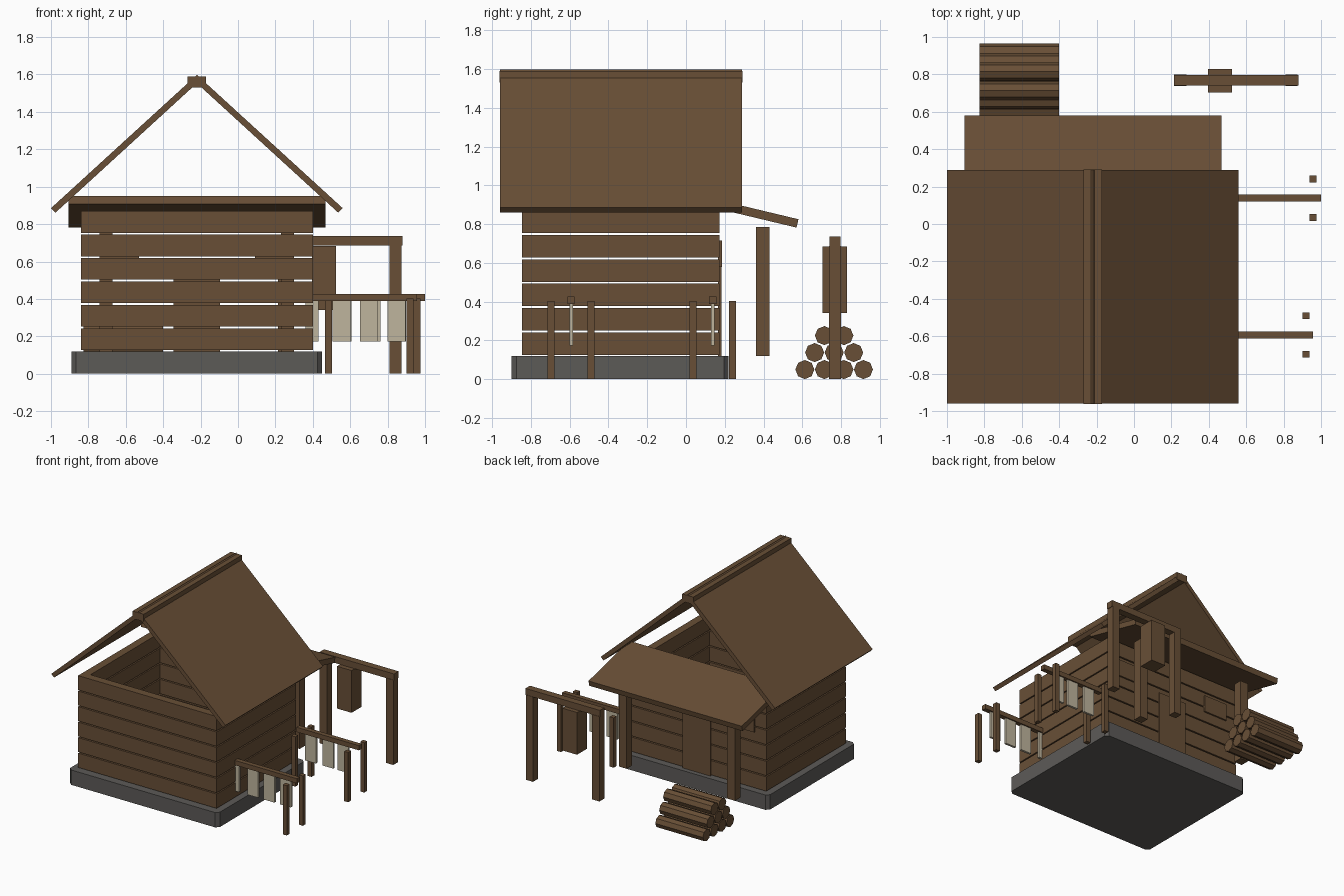
import bpy, bmesh, math
from mathutils import Vector

if "Cube" in bpy.data.objects:
    bpy.data.objects.remove(bpy.data.objects["Cube"])


def mat(name, rgb):
    m = bpy.data.materials.new(name)
    m.diffuse_color = (*rgb, 1)
    m.use_nodes = True
    m.node_tree.nodes["Principled BSDF"].inputs["Base Color"].default_value = m.diffuse_color
    return m


WOOD = mat("brown_wood", (0.140, 0.078, 0.037))
STONE = mat("grey_stone", (0.108, 0.103, 0.097))
HIDE = mat("pale_hide", (0.52, 0.46, 0.34))


def finish(name, bm, material):
    bmesh.ops.recalc_face_normals(bm, faces=bm.faces[:])
    me = bpy.data.meshes.new(name)
    bm.to_mesh(me)
    bm.free()
    me.materials.append(material)
    ob = bpy.data.objects.new(name, me)
    bpy.context.collection.objects.link(ob)
    return ob


def prism(name, profile, axis, a, b, material=WOOD):
    """Extrude a 2D profile along 'x', 'y' or 'z' from a to b."""
    def at(p, t):
        return {"x": (t, p[0], p[1]), "y": (p[0], t, p[1]), "z": (p[0], p[1], t)}[axis]
    bm = bmesh.new()
    face = bm.faces.new([bm.verts.new(at(p, a)) for p in profile])
    new = bmesh.ops.extrude_face_region(bm, geom=[face])["geom"]
    shift = Vector(at((0, 0), b - a))
    bmesh.ops.translate(bm, vec=shift, verts=[v for v in new if isinstance(v, bmesh.types.BMVert)])
    return finish(name, bm, material)


def box(name, x, y, z, material=WOOD):
    return prism(name, [(x[0], y[0]), (x[1], y[0]), (x[1], y[1]), (x[0], y[1])], "z", z[0], z[1], material)


# Stone base with chamfered corners
X0, X1, Y0, Y1, C = -0.89, 0.45, -0.90, 0.22, 0.025
prism("stone_base", [(X0 + C, Y0), (X1 - C, Y0), (X1, Y0 + C), (X1, Y1 - C),
                     (X1 - C, Y1), (X0 + C, Y1), (X0, Y1 - C), (X0, Y0 + C)], "z", 0, 0.12, STONE)

# Plank walls with narrow gaps
T = 0.065
for i in range(6):
    z = (0.126 + 0.1255 * i, 0.242 + 0.1255 * i)
    box("front_plank", (-0.84, 0.40), (-0.845, -0.845 + T), z)
    box("back_plank", (-0.84, 0.40), (0.173 - T, 0.173), z)
    box("left_plank", (-0.84, -0.84 + T), (-0.845 + T, 0.173 - T), z)
    box("right_plank", (0.40 - T, 0.40), (-0.845 + T, 0.173 - T), z)

# Door and two windows on the back wall
box("door", (-0.345, -0.095), (0.165, 0.182), (0.12, 0.58))
for cx in (-0.635, 0.195):
    box("window", (cx - 0.105, cx + 0.105), (0.165, 0.186), (0.58, 0.715))

# Main roof: two slabs and a ridge beam
RX = -0.22
for s, n in ((-1, "left_roof"), (1, "right_roof")):
    prism(n, [(RX, 1.598), (RX + s * 0.78, 0.885), (RX + s * 0.756, 0.861), (RX, 1.553)],
          "y", -0.96, 0.29)
box("ridge_beam", (RX - 0.05, RX + 0.05), (-0.963, 0.292), (1.53, 1.59))

# Porch roof and its posts
prism("porch_roof", [(0.058, 0.95), (0.58, 0.825), (0.57, 0.782), (0.048, 0.907)], "x", -0.905, 0.467)
for cx in (-0.705, 0.265):
    box("porch_post", (cx - 0.035, cx + 0.035), (0.36, 0.43), (0.12, 0.785))

# Stacked logs, rows of four, three and two
for row, count in enumerate((4, 3, 2)):
    for k in range(count):
        cy, cz = 0.764 + (k - (count - 1) / 2) * 0.1007, 0.05 + row * 0.0875
        prism("log", [(cy + 0.049 * math.cos(a * math.pi / 4), cz + 0.049 * math.sin(a * math.pi / 4))
                      for a in range(8)], "x", -0.826, -0.40)

# Hanging frame with a block under the beam
box("frame_beam", (0.213, 0.88), (0.74, 0.797), (0.685, 0.737))
for x in ((0.215, 0.28), (0.81, 0.875)):
    box("frame_post", x, (0.737, 0.80), (0, 0.687))
box("hanging_block", (0.395, 0.525), (0.703, 0.83), (0.342, 0.684))

# Drying racks: bar, paired posts and hides
for cy, bar, posts, hides in (
        (-0.593, (0.395, 0.956), (0.919,), (0.395, 0.553, 0.70, 0.847)),
        (0.138, (0.44, 1.0), (0.484, 0.957), (0.56, 0.715, 0.85))):
    box("rack_bar", bar, (cy - 0.019, cy + 0.019), (0.388, 0.426))
    for px in posts:
        for s in (-1, 1):
            py = cy + s * 0.103
            box("rack_post", (px - 0.018, px + 0.018), (py - 0.018, py + 0.018), (0, 0.403))
    for hx in hides:
        w = 0.035 if hx < 0.4 else 0.048
        box("hide", (hx - w, hx + w), (cy - 0.009, cy + 0.009), (0.173, 0.39), HIDE)
